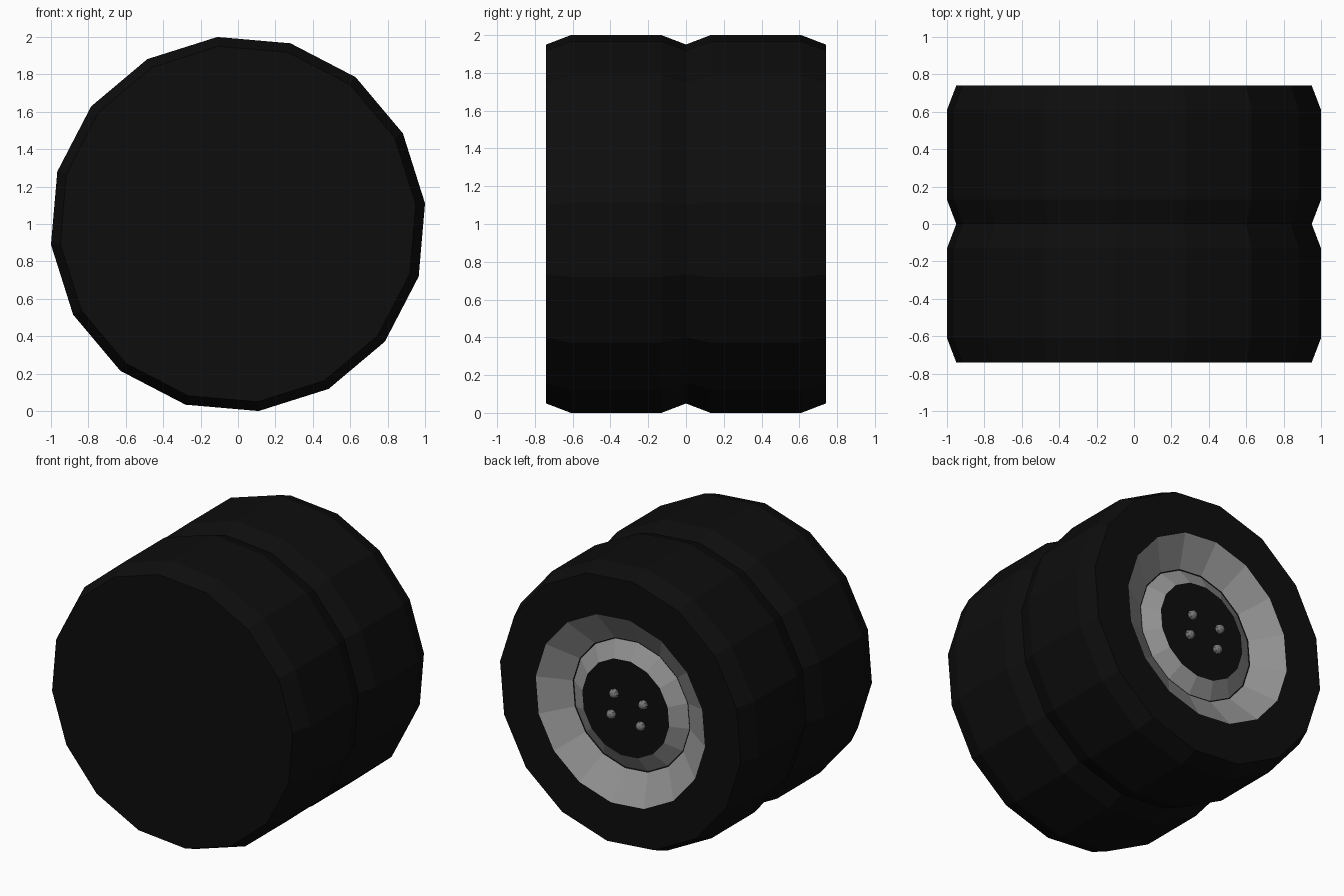
import bpy, bmesh
from math import cos, sin, tau, radians

if "Cube" in bpy.data.objects:
    bpy.data.objects.remove(bpy.data.objects["Cube"])

SIDES = 16
TURN = radians(6.3)
R = 1.006          # widest tyre radius
R_EDGE = 0.956     # shoulder and groove radius


def material(name, rgb):
    m = bpy.data.materials.new(name)
    m.diffuse_color = (*rgb, 1)
    m.use_nodes = True
    m.node_tree.nodes["Principled BSDF"].inputs["Base Color"].default_value = m.diffuse_color
    return m


black = material("black_rubber", (0.004, 0.004, 0.004))
metal = material("rim_metal", (0.3, 0.3, 0.3))
steel = material("bolt_steel", (0.18, 0.18, 0.18))


def finish(name, bm, mat):
    me = bpy.data.meshes.new(name)
    bm.to_mesh(me)
    bm.free()
    me.materials.append(mat)
    ob = bpy.data.objects.new(name, me)
    bpy.context.collection.objects.link(ob)
    return ob


def lathe(name, profile, mat, cap_start=False, cap_end=False):
    """Spin (y, radius) points round the axle at z = 1."""
    bm = bmesh.new()
    rings = []
    for y, r in profile:
        angles = [TURN + tau * i / SIDES for i in range(SIDES)]
        rings.append([bm.verts.new((r * cos(a), y, 1 + r * sin(a))) for a in angles])
    for a, b in zip(rings, rings[1:]):
        for i in range(SIDES):
            j = (i + 1) % SIDES
            bm.faces.new((a[i], b[i], b[j], a[j]))
    if cap_start:
        bm.faces.new(rings[0])
    if cap_end:
        bm.faces.new(rings[-1][::-1])
    return finish(name, bm, mat)


# Double tyre with a centre groove, closed at the front, open for the rim
lathe("tyre", [(-0.74, R_EDGE), (-0.61, R), (-0.13, R), (0, R_EDGE),
               (0.13, R), (0.61, R), (0.74, R_EDGE), (0.74, 0.672)],
      black, cap_start=True)

# Dished rim and raised hub ring, with a thin dark seam between them
lathe("rim_dish", [(0.74, 0.672), (0.615, 0.467)], metal)
lathe("rim_seam", [(0.615, 0.467), (0.612, 0.46)], black)
lathe("hub_ring", [(0.612, 0.46), (0.68, 0.345)], metal)

# Flat hub plate
lathe("hub_plate", [(0.68, 0.345), (0.68, 0.2)], black, cap_end=True)

# Four wheel bolts
for n, (x, z) in enumerate([(0.105, 0.088), (-0.125, 0.068),
                            (-0.105, -0.09), (0.127, -0.066)]):
    bm = bmesh.new()
    bmesh.ops.create_uvsphere(bm, u_segments=8, v_segments=6, radius=0.034)
    bolt = finish(f"wheel_bolt_{n + 1}", bm, steel)
    bolt.location = (x - 0.02, 0.69, 1 + z)
    bolt.rotation_euler.x = radians(90)
